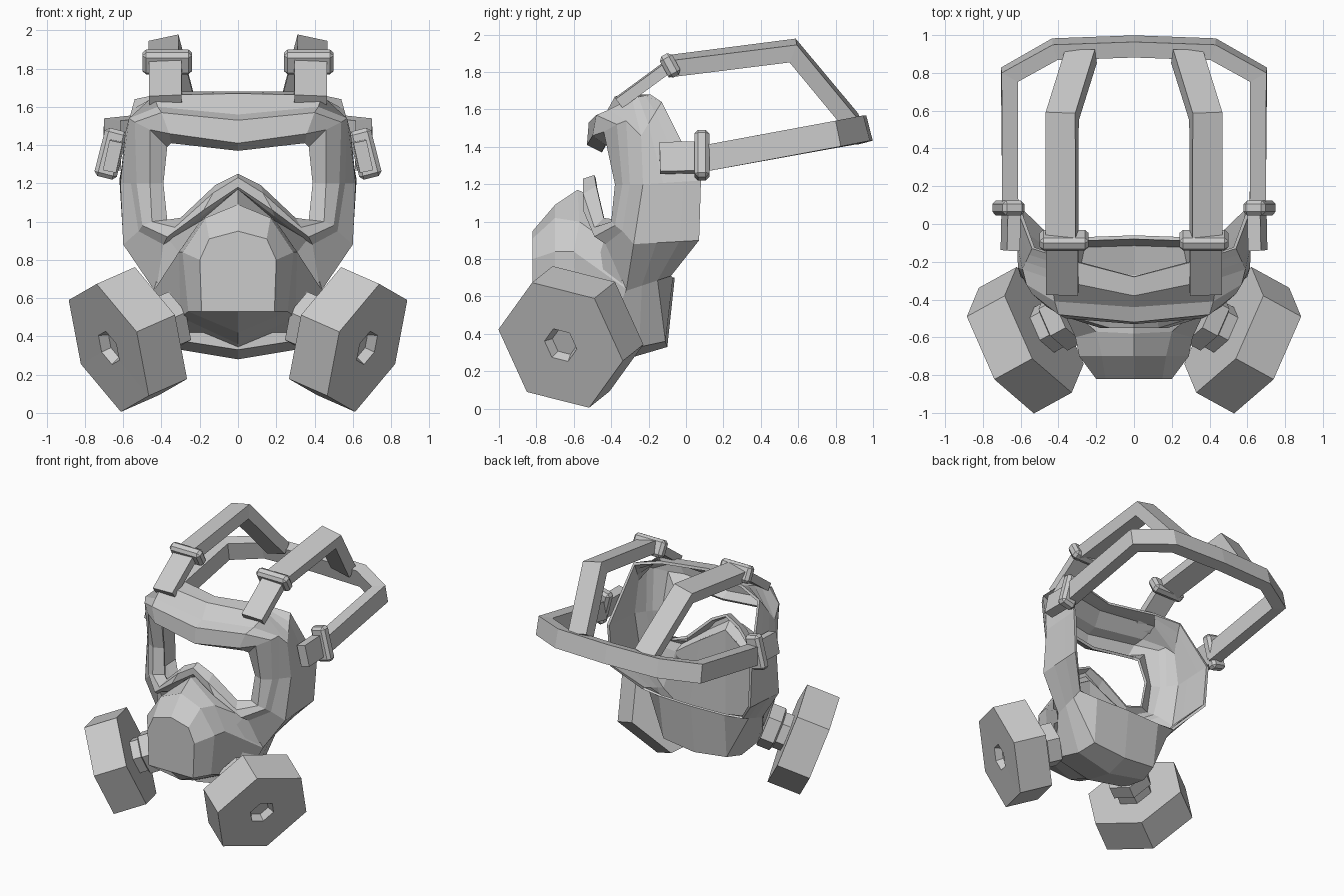
import bpy, bmesh
from mathutils import Vector as V, Matrix

if "Cube" in bpy.data.objects:
    bpy.data.objects.remove(bpy.data.objects["Cube"])


def finish(name, bm, recalc=True, mirror=True, wall=0):
    if recalc:
        bmesh.ops.recalc_face_normals(bm, faces=bm.faces)
    me = bpy.data.meshes.new(name)
    bm.to_mesh(me)
    bm.free()
    ob = bpy.data.objects.new(name, me)
    bpy.context.collection.objects.link(ob)
    if mirror:
        m = ob.modifiers.new("mirror", "MIRROR")
        m.use_clip = True
        m.merge_threshold = 0.002
    if wall:
        s = ob.modifiers.new("wall", "SOLIDIFY")
        s.thickness = wall
        s.offset = -1
    return ob


def loft(name, rings, closed=False, cap0=False, cap1=False, recalc=True, mirror=True, wall=0):
    bm = bmesh.new()
    vs = [[bm.verts.new(p) for p in r] for r in rings]
    n = len(rings[0])
    for a, b in zip(vs, vs[1:]):
        for i in range(n if closed else n - 1):
            j = (i + 1) % n
            bm.faces.new((a[i], a[j], b[j], b[i]))
    if cap0:
        bm.faces.new(vs[0][::-1])
    if cap1:
        bm.faces.new(vs[-1])
    return finish(name, bm, recalc, mirror, wall)


def strip(name, pts, wide, w, t, mirror=True):
    """Flat strap of rectangular section along a path, with mitred corners."""
    pts = [V(p) for p in pts]
    rings = []
    for i, p in enumerate(pts):
        d0 = (p - pts[i - 1]).normalized() if i else None
        d1 = (pts[i + 1] - p).normalized() if i < len(pts) - 1 else None
        d0, d1 = d0 or d1, d1 or d0
        tan = (d0 + d1).normalized()
        wd = V(wide)
        wd = (wd - tan * wd.dot(tan)).normalized() * w / 2
        th = wd.cross(tan).normalized() * t / 2 / tan.dot(d0)
        rings.append([p + wd + th, p + wd - th, p - wd - th, p - wd + th])
    return loft(name, rings, True, True, True, mirror=mirror)


def block(name, centre, size, axis, angle, bevel):
    bm = bmesh.new()
    mat = Matrix.Translation(centre) @ Matrix.Rotation(angle, 4, axis) @ Matrix.Diagonal((*size, 1))
    bmesh.ops.create_cube(bm, size=1, matrix=mat)
    bmesh.ops.bevel(bm, geom=bm.edges[:], offset=bevel, segments=1, affect='EDGES')
    return finish(name, bm)


# Face shell: half rings from the eye opening, over the raised rim, to the back edge
opening = [(0, -.45, 1.37), (.35, -.43, 1.41), (.37, -.40, 1.39), (.39, -.35, 1.2),
           (.37, -.37, 1.01), (.30, -.44, 1.02), (.12, -.48, 1.19), (0, -.49, 1.25)]
rim_in = [(0, -.53, 1.41), (.36, -.50, 1.46), (.46, -.44, 1.48), (.46, -.38, 1.2),
          (.45, -.40, 1.0), (.33, -.49, .97), (.13, -.55, 1.15), (0, -.55, 1.23)]
rim_out = [(0, -.52, 1.53), (.40, -.48, 1.57), (.54, -.37, 1.52), (.53, -.34, 1.2),
           (.50, -.38, .98), (.37, -.49, .92), (.18, -.55, 1.06), (0, -.55, 1.18)]
base = [(0, -.44, 1.56), (.42, -.41, 1.60), (.57, -.32, 1.54), (.56, -.30, 1.2),
        (.52, -.34, .95), (.39, -.43, .88), (.2, -.48, 1.0), (0, -.5, 1.12)]
ridge = [(0, -.38, 1.67), (.44, -.29, 1.66), (.59, -.24, 1.46), (.615, -.23, 1.2),
         (.60, -.28, .88), (.43, -.32, .63), (.32, -.48, .38), (0, -.50, .33)]
edge = [(0, -.28, 1.68), (.35, -.19, 1.68), (.54, -.13, 1.64), (.62, .08, 1.22),
        (.60, .07, .90), (.43, -.08, .71), (.28, -.07, .70), (0, -.06, .70)]
mid = [[V(a).lerp(V(b), f) for a, b in zip(ridge[:6], edge)] for f in (.35, .7)]
mid[0] += [(.30, -.25, .33), (0, -.27, .28)]
mid[1] += [(.27, -.11, .36), (0, -.10, .33)]
loft("face_shell", [opening, rim_in, rim_out, base, ridge, *mid, edge], recalc=False, wall=.02)

# Nose and mouth cup
loft("mouth_cup", [
    [(0, -.82, .95), (.15, -.82, .91), (.20, -.82, .80), (.19, -.82, .53), (0, -.82, .53)],
    [(0, -.70, 1.09), (.17, -.70, 1.02), (.29, -.70, .84), (.26, -.70, .53), (0, -.70, .42)],
    [(0, -.58, 1.17), (.20, -.57, 1.0), (.31, -.60, .84), (.30, -.58, .50), (0, -.55, .36)],
    [(0, -.48, 1.13), (.37, -.43, .90), (.44, -.32, .64), (.32, -.42, .37), (0, -.35, .30)],
], cap0=True, recalc=False)

# Hexagonal filter canisters with a recessed socket, and their necks
face_centre, axis, arm = V((.675, -.67, .34)), V((-.2, .11, .088)), V((.21, .18, .25))


def hexagon(along, scale):
    return [face_centre + axis * along
            + Matrix.Rotation(i * 1.0471976, 3, axis) @ arm * scale for i in range(6)]


loft("filter_canister", [hexagon(.2, .2), hexagon(0, .26), hexagon(0, 1), hexagon(1, 1)],
     True, True, True)
loft("filter_neck", [hexagon(.95, .36), hexagon(1.25, .36), hexagon(1.3, .43), hexagon(1.7, .43)],
     True, True, True)

# Straps over the head
strip("top_strap_tab", [(.38, -.36, 1.635), (.38, -.08, 1.84)], (1, 0, -.06), .17, .06)
strip("top_strap", [(.38, -.10, 1.83), (.38, .57, 1.915), (.28, .89, 1.53)], (1, 0, -.2), .16, .09)
block("top_buckle", (.37, -.085, 1.835), (.26, .075, .13), 'X', .5, .02)

# Band around the back of the head
half = [(.655, .08, 1.335), (.66, .79, 1.465), (.42, .925, 1.49)]
strip("head_band", half + [(0, .94, 1.49)] + [(-x, y, z) for x, y, z in half[::-1]],
      (0, -.25, .97), .14, .085, mirror=False)
strip("side_strap_tab", [(.655, -.14, 1.34), (.65, .09, 1.345)], (-.22, 0, 1), .16, .07)
block("side_buckle", (.665, .085, 1.355), (.12, .08, .26), 'Y', -.25, .02)
